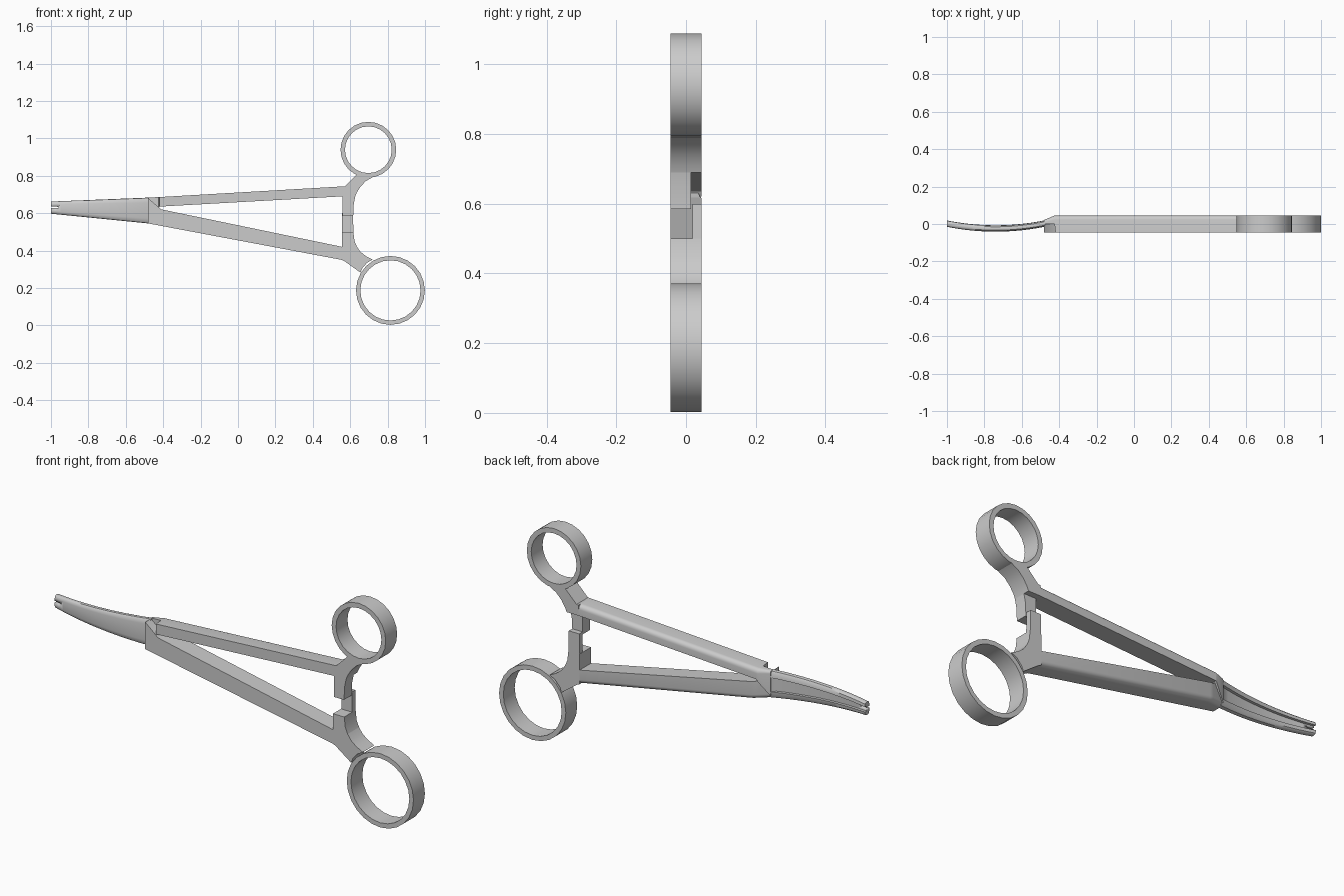
import bpy, bmesh
from math import sin, cos, pi

if "Cube" in bpy.data.objects:
    bpy.data.objects.remove(bpy.data.objects["Cube"])

F, B = -0.045, 0.045   # front and back planes


def finish(name, bm, smooth=True):
    bmesh.ops.recalc_face_normals(bm, faces=bm.faces[:])
    me = bpy.data.meshes.new(name)
    bm.to_mesh(me)
    bm.free()
    ob = bpy.data.objects.new(name, me)
    bpy.context.collection.objects.link(ob)
    if smooth:
        bpy.ops.object.select_all(action='DESELECT')
        bpy.context.view_layer.objects.active = ob
        ob.select_set(True)
        bpy.ops.object.shade_smooth_by_angle(angle=0.6)
    return ob


def loft(name, rings, closed=False):
    """Skin equal-length rings of points, with end caps unless closed."""
    bm = bmesh.new()
    vs = [[bm.verts.new(p) for p in r] for r in rings]
    n = len(vs[0])
    pairs = list(zip(vs, vs[1:])) + ([(vs[-1], vs[0])] if closed else [])
    for a, b in pairs:
        for i in range(n):
            j = (i + 1) % n
            bm.faces.new((a[i], a[j], b[j], b[i]))
    if not closed:
        bm.faces.new(vs[0])
        bm.faces.new(vs[-1])
    return finish(name, bm)


def prism(name, pts, y0=F, y1=B):
    return loft(name, [[(x, y, z) for x, z in pts] for y in (y0, y1)])


def ring(name, cx, cz, ro, ri, n=24):
    rings = []
    for i in range(n):
        a = 2 * pi * i / n
        rings.append([(cx + r * cos(a), y, cz + r * sin(a))
                      for r, y in ((ro, F), (ro, B), (ri, B), (ri, F))])
    return loft(name, rings, closed=True)


def arm(name, stations, radius=0.022):
    """Station: x, inner z, outer z, front y, back y; outer back edge rounded."""
    rings = []
    for x, zi, zo, yf, yb in stations:
        s = 1 if zo > zi else -1
        r = min(radius, (yb - yf) * 0.6)
        sec = [(yf, zi), (yb, zi)]
        for k in range(6):
            a = k * pi / 10
            sec.append((yb - r + r * cos(a), zo - s * r * (1 - sin(a))))
        sec.append((yf, zo))
        rings.append([(x, y, z) for y, z in sec])
    return loft(name, rings)


# Finger rings
ring("upper_finger_ring", 0.697, 0.939, 0.149, 0.125)
ring("lower_finger_ring", 0.815, 0.187, 0.184, 0.161)

# Long arms, crossing at the hinge on the left
arm("upper_arm", [(-0.48, 0.56, 0.683, 0.0, 0.022), (-0.425, 0.625, 0.686, 0.0, B),
                  (-0.42, 0.635, 0.686, F, B), (0.562, 0.69, 0.743, F, B)])
arm("lower_arm", [(-0.48, 0.68, 0.545, F, 0.016), (-0.41, 0.62, 0.532, F, 0.04),
                  (-0.39, 0.616, 0.528, F, B), (0.556, 0.42, 0.35, F, B)])

# Shanks joining the arms to the rings
prism("upper_shank", [(0.56, 0.69), (0.56, 0.743), (0.572, 0.743), (0.636, 0.807),
                      (0.66, 0.80), (0.695, 0.80), (0.72, 0.792), (0.684, 0.772),
                      (0.655, 0.742), (0.635, 0.71), (0.627, 0.69)])
prism("lower_shank", [(0.555, 0.42), (0.555, 0.35), (0.57, 0.343), (0.655, 0.282),
                      (0.664, 0.305), (0.69, 0.335), (0.72, 0.352), (0.684, 0.37),
                      (0.655, 0.393), (0.636, 0.42)])

# Ratchet posts: upper one in front, lower one with a tall back plate
prism("upper_ratchet", [(0.56, 0.69), (0.627, 0.69), (0.619, 0.65), (0.616, 0.585),
                        (0.56, 0.585)], F, 0.015)
prism("lower_ratchet", [(0.555, 0.42), (0.636, 0.42), (0.623, 0.45), (0.617, 0.5),
                        (0.555, 0.5)])
prism("ratchet_plate", [(0.557, 0.5), (0.617, 0.5), (0.615, 0.6), (0.557, 0.6)], 0.018, B)

# Curved jaws: rounded section with a long groove in the back
rings = []
for i in range(21):
    x = -1 + 0.525 * i / 20
    u = (x + 1) / 0.52
    mid = -0.024 + 0.026 * ((x + 0.74) / 0.26) ** 2
    zt, zb = 0.662 + 0.021 * u, 0.597 - 0.052 * u
    zc, h = (zt + zb) / 2, (zt - zb) / 2
    g = 0.38 + 0.12 * u
    d = 0.004 if x < -0.5 else 0.017   # groove stops before the hinge
    half = [(1.0, 0.0), (0.97, -0.009), (0.86, -0.014), (0.6, -0.017)]
    back = [(g, d), (g + 0.01, 0.017), (0.8, 0.015), (0.95, 0.009)]
    sec = half + [(-t, y) for t, y in half[::-1]]
    sec += [(-t, y) for t, y in back[::-1]] + back
    rings.append([(x, mid + y, zc + h * t) for t, y in sec])
jaws = loft("jaws", rings)

# Slit between the jaw tips
cutter = prism("tip_slit_cutter", [(-1.02, 0.636), (-1.02, 0.626), (-0.96, 0.628),
                                   (-0.96, 0.634)], -0.1, 0.1)
cutter.hide_render = True
cutter.hide_set(True)
mod = jaws.modifiers.new("slit", 'BOOLEAN')
mod.object = cutter
mod.operation = 'DIFFERENCE'
